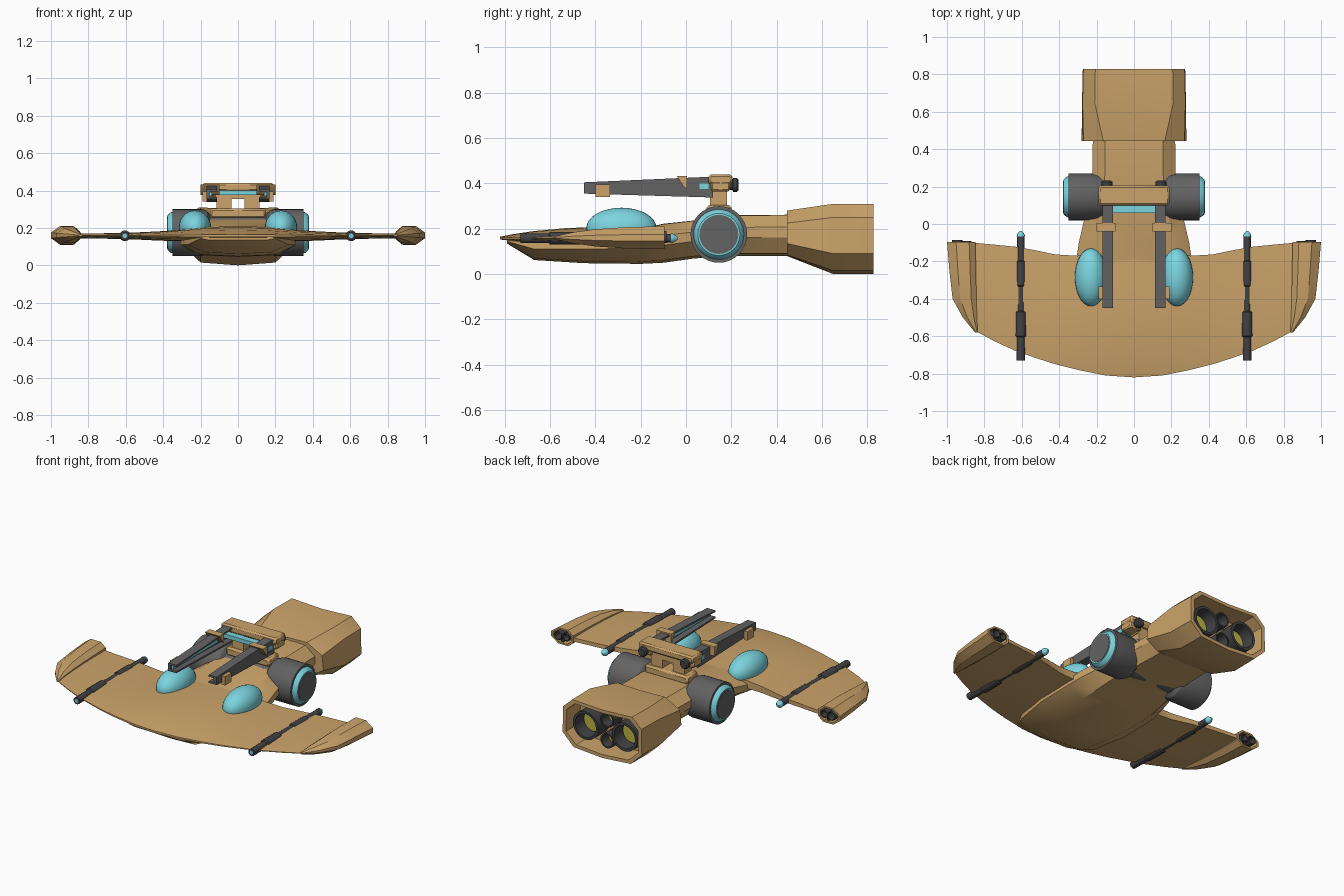
import bpy, bmesh, math

if "Cube" in bpy.data.objects:
    bpy.data.objects.remove(bpy.data.objects["Cube"])

def mat(name, r, g, b):
    m = bpy.data.materials.new(name)
    m.diffuse_color = (r, g, b, 1)
    m.use_nodes = True
    m.node_tree.nodes["Principled BSDF"].inputs["Base Color"].default_value = m.diffuse_color
    return m

TAN = mat("tan_hull", 0.60, 0.37, 0.145)
GREY = mat("mid_grey", 0.125, 0.125, 0.125)
DARK = mat("dark_grey", 0.055, 0.055, 0.06)
CYAN = mat("pale_cyan", 0.20, 0.66, 0.74)
YELLOW = mat("engine_yellow", 0.50, 0.45, 0.05)

def finish(name, bm, m, angle=30):
    bmesh.ops.recalc_face_normals(bm, faces=bm.faces[:])
    me = bpy.data.meshes.new(name)
    bm.to_mesh(me)
    bm.free()
    me.materials.append(m)
    me.shade_smooth()
    me.set_sharp_from_angle(angle=math.radians(angle))
    ob = bpy.data.objects.new(name, me)
    bpy.context.collection.objects.link(ob)
    return ob

def loft(name, rings, m, angle=30):
    bm = bmesh.new()
    vs = [[bm.verts.new(p) for p in r] for r in rings]
    n = len(rings[0])
    for a, b in zip(vs, vs[1:]):
        for i in range(n):
            j = (i + 1) % n
            bm.faces.new((a[i], a[j], b[j], b[i]))
    bm.faces.new(vs[0])
    bm.faces.new(vs[-1])
    return finish(name, bm, m, angle)

def turned(name, prof, m, axis, c, n=24):
    """Turned part: prof is (position, radius) along axis; c is the other two coordinates."""
    rings = []
    for p, r in prof:
        ring = []
        for i in range(n):
            t = 2 * math.pi * i / n
            u, v = c[0] + r * math.cos(t), c[1] + r * math.sin(t)
            ring.append((u, p, v) if axis == 'y' else (p, u, v))
        rings.append(ring)
    return loft(name, rings, m)

def box(name, x, y, z, m, bevel=0.0):
    rings = [[(x[0], yy, z[0]), (x[1], yy, z[0]), (x[1], yy, z[1]), (x[0], yy, z[1])] for yy in y]
    ob = loft(name, rings, m)
    if bevel:
        b = ob.modifiers.new("bevel", 'BEVEL')
        b.width = bevel
        b.segments = 1
    return ob

def span(s, a, b):
    return sorted((s * a, s * b))

def full(half, y):
    """Mirror a half section (x, z), running from top centre to bottom centre."""
    return [(x, y, z) for x, z in half] + [(-x, y, z) for x, z in half[-2:0:-1]]

# Crescent wing: x, leading y, trailing y, upper and lower half thickness
stations = [(0, -.82, -.10, .052, .03), (.15, -.81, -.12, .048, .03), (.3, -.78, -.17, .033, .028),
            (.42, -.75, -.163, .025, .025), (.52, -.718, -.142, .02, .02), (.63, -.68, -.122, .016, .016),
            (.75, -.625, -.11, .014, .014), (.86, -.565, -.10, .014, .014)]
shape = [(0, .15), (.07, .35), (.2, .62), (.4, .88), (.65, 1), (1, .8)]
rings = []
for s, st in [(-1, q) for q in stations[:0:-1]] + [(1, q) for q in stations]:
    x, a, b, hu, hl = st
    rings.append([(s * x, a + (b - a) * t, .157 + hu * k) for t, k in shape] +
                 [(s * x, a + (b - a) * t, .157 - hl * k) for t, k in shape[::-1]])
loft("crescent_wing", rings, TAN)

# Central hull running back into the neck: y, half width, bottom half width, bottom z, top z
rings = []
for y, w, bw, zb, zt in [(-.79, .20, .16, .135, .155), (-.67, .27, .17, .062, .17), (-.45, .31, .20, .048, .185),
                         (-.2, .31, .21, .045, .20), (-.1, .295, .21, .05, .222), (.03, .265, .20, .068, .236),
                         (.16, .225, .18, .08, .26), (.46, .22, .17, .08, .262)]:
    d = zt - zb
    rings.append(full([(0, zt), (.7 * w, zt - .01 * d), (w, zt - .3 * d), (w, zb + .45 * d), (bw, zb + .06 * d), (0, zb)], y))
loft("central_hull", rings, TAN)

# Hollow rear engine housing
front = [(0, .275), (.165, .28), (.27, .225), (.28, .135), (.20, .085), (0, .08)]
rear = [(0, .300), (.21, .31), (.275, .25), (.278, .09), (.20, .015), (0, .0)]
lip = [(x * .9, .155 + (z - .155) * .86) for x, z in rear]
back = [(x * .985, z) for x, z in rear]
loft("engine_housing", [full(front, .445), full(rear, .65), full(back, .828), full(lip, .828), full(lip, .69)], TAN)

def engine(name, x, z, r, y0, y1, n=20):
    d = (y1 - y0) * .6
    turned(name + "_tube", [(y0, r), (y1, r), (y1, r * .82), (y1 - d, r * .75)], DARK, 'y', (x, z), n)
    turned(name + "_glow", [(y1 - d - .002, r * .7), (y1 - d + .004, r * .7)], YELLOW, 'y', (x, z), n)

for z, label in ((.218, "upper"), (.088, "lower")):
    engine(label + "_small_engine", 0, z, .046, .67, .78)

# Cross drum with narrower waist, cyan rings and grey end plates
turned("cross_drum", [(-.35, .125), (-.19, .125), (-.165, .115), (-.15, .094), (.15, .094),
                      (.165, .115), (.19, .125), (.35, .125)], GREY, 'x', (.145, .175), 32)

# Turret bracket over the drum
box("bracket_base", (-.15, .15), (.09, .2), (.25, .305), TAN, .012)
box("bracket_crossbar", (-.19, .19), (.10, .205), (.395, .44), TAN, .01)
box("bracket_link", (-.12, .12), (.11, .18), (.355, .40), TAN)
box("cyan_crossbar", (-.17, .17), (.06, .10), (.375, .40), CYAN)

for s, side in ((-1, "left"), (1, "right")):
    engine(side + "_large_engine", s * .135, .155, .088, .67, .80, 24)
    turned(side + "_drum_ring", [(s * .345, .112), (s * .36, .108), (s * .376, .093), (s * .376, .085)], CYAN, 'x', (.145, .175), 32)
    turned(side + "_drum_end_plate", [(s * .36, .086), (s * .379, .086)], GREY, 'x', (.145, .175), 32)

    # Glass blister
    bm = bmesh.new()
    bmesh.ops.create_uvsphere(bm, u_segments=28, v_segments=16, radius=1)
    for v in bm.verts:
        v.co = (s * .23 + v.co.x * .086, -.285 + v.co.y * .155, .203 + v.co.z * .09)
    finish(side + "_blister", bm, CYAN, 60)

    # Turret rail: channel section open towards the middle
    rings = []
    for y, z0, z1 in ((-.45, .355, .405), (.12, .338, .43)):
        t = .011
        sec = [(.112, z0), (.168, z0), (.168, z1), (.112, z1), (.112, z1 - t), (.152, z1 - t), (.152, z0 + t), (.112, z0 + t)]
        rings.append([(s * x, y, z) for x, z in sec])
    loft(side + "_turret_rail", rings, GREY)
    box(side + "_rail_insert", span(s, .138, .154), (-.44, .11), (.37, .393), CYAN)
    box(side + "_rail_block", span(s, .165, .19), (-.40, -.335), (.34, .395), TAN)
    fin = [(-.04, .433), (.005, .433), (.005, .375), (-.01, .385)]
    loft(side + "_rail_clamp", [[(s * x, y, z) for y, z in fin] for x in (.10, .20)], TAN)
    box(side + "_bracket_leg", span(s, .036, .115), (.105, .18), (.29, .40), TAN)
    box(side + "_bracket_grip", span(s, .105, .19), (.11, .195), (.365, .41), TAN, .008)
    turned(side + "_rail_knob", [(.1, .022), (.205, .022), (.207, .03), (.225, .03), (.232, .022)], DARK, 'y', (s * .145, .393), 12)

    # Wing cannon with cyan rear tip
    turned(side + "_wing_cannon", [(-.73, .013), (-.73, .022), (-.605, .022), (-.6, .029), (-.47, .029), (-.465, .02),
                                   (-.335, .02), (-.33, .025), (-.2, .025), (-.195, .02), (-.065, .02)], DARK, 'y', (s * .605, .158), 14)
    turned(side + "_cannon_muzzle", [(-.731, .012), (-.725, .012)], CYAN, 'y', (s * .605, .158), 14)
    turned(side + "_cannon_tip", [(-.066, .022), (-.055, .02), (-.037, .006)], CYAN, 'y', (s * .605, .158), 14)

    # Wing tip pod, hollow at the rear
    sec = [(0, .45), (.22, 1), (.68, 1), (1, .3), (1, -.3), (.68, -1), (.22, -1), (0, -.45)]
    rings = []
    for y, x0, x1, h in [(-.58, .835, .85, .006), (-.50, .84, .915, .024), (-.40, .842, .97, .038), (-.25, .845, .987, .048),
                         (-.095, .848, 1.0, .05), (-.095, .862, .986, .04), (-.15, .862, .986, .04)]:
        rings.append([(s * (x0 + (x1 - x0) * u), y, .16 + h * v) for u, v in sec])
    loft(side + "_tip_pod", rings, TAN)
    engine(side + "_tip_outer_engine", s * .945, .163, .027, -.155, -.085, 14)
    engine(side + "_tip_inner_engine", s * .893, .163, .024, -.155, -.09, 14)
    engine(side + "_tip_small_engine", s * .92, .138, .013, -.155, -.095, 10)
